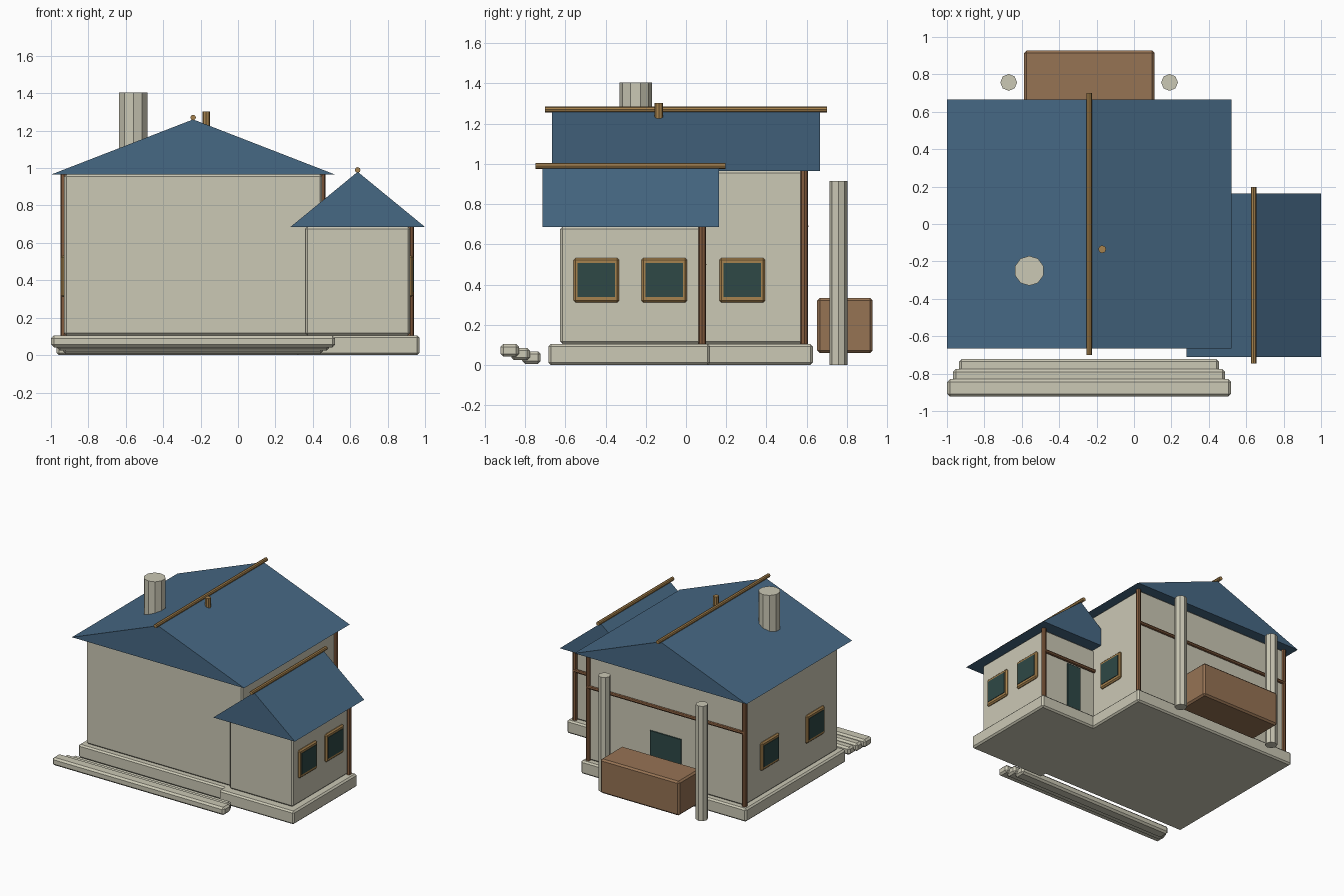
import bpy, bmesh, math
from mathutils import Vector

old = bpy.data.objects.get("Cube")
if old:
    bpy.data.objects.remove(old, do_unlink=True)


def material(name, r, g, b):
    """Flat material from 8-bit sRGB values."""
    def lin(v):
        v /= 255
        return v / 12.92 if v <= 0.04045 else ((v + 0.055) / 1.055) ** 2.4
    col = (lin(r), lin(g), lin(b), 1)
    m = bpy.data.materials.new(name)
    m.use_nodes = True
    m.diffuse_color = col
    m.node_tree.nodes["Principled BSDF"].inputs["Base Color"].default_value = col
    return m


cream = material("cream plaster", 203, 200, 181)
blue = material("blue roof", 70, 104, 132)
gold = material("golden wood", 166, 130, 78)
brown = material("dark timber", 132, 92, 62)
crate = material("brown wood", 150, 115, 84)
glass = material("dark teal", 46, 72, 70)


def finish(name, bm, mat):
    bmesh.ops.recalc_face_normals(bm, faces=bm.faces)
    me = bpy.data.meshes.new(name)
    bm.to_mesh(me)
    bm.free()
    me.materials.append(mat)
    ob = bpy.data.objects.new(name, me)
    bpy.context.collection.objects.link(ob)
    return ob


def box(name, x, y, z, mat, bevel=0.0):
    """Box from (min, max) ranges, with optional chamfered edges."""
    bm = bmesh.new()
    bmesh.ops.create_cube(bm, size=1)
    for v in bm.verts:
        v.co = Vector([(r[0] + r[1]) / 2 + c * (r[1] - r[0])
                       for r, c in zip((x, y, z), v.co)])
    if bevel:
        bmesh.ops.bevel(bm, geom=bm.edges[:], offset=bevel, segments=1,
                        affect='EDGES')
    return finish(name, bm, mat)


def rod(name, start, end, radius, mat, sides=8):
    """Faceted cylinder between two points."""
    a, b = Vector(start), Vector(end)
    bm = bmesh.new()
    bmesh.ops.create_cone(bm, cap_ends=True, segments=sides, radius1=radius,
                          radius2=radius, depth=(b - a).length)
    ob = finish(name, bm, mat)
    ob.location = (a + b) / 2
    ob.rotation_euler = (b - a).to_track_quat('Z', 'Y').to_euler()
    return ob


def gable_roof(name, cx, half, y, eave, peak):
    """Solid triangular prism with its ridge along y."""
    bm = bmesh.new()
    profile = ((cx - half, eave), (cx + half, eave), (cx, peak))
    front = bm.faces.new([bm.verts.new((px, y[0], pz)) for px, pz in profile])
    ext = bmesh.ops.extrude_face_region(bm, geom=[front], use_keep_orig=True)
    moved = [g for g in ext["geom"] if isinstance(g, bmesh.types.BMVert)]
    bmesh.ops.translate(bm, verts=moved, vec=(0, y[1] - y[0], 0))
    return finish(name, bm, blue)


def side_window(name, wall_x, out, y):
    """Framed window on a side wall; out is the wall's outward x sign."""
    def span(depth):
        return sorted((wall_x - out * 0.02, wall_x + out * depth))
    box(name + "_frame", span(0.016), (y - 0.113, y + 0.113), (0.31, 0.533),
        gold, 0.01)
    box(name + "_glass", span(0.02), (y - 0.093, y + 0.093), (0.338, 0.507), glass)


FLOOR = 0.105
MAIN_X, WING_X = -0.24, 0.64

# Foundations
box("main_foundation", (-0.97, 0.49), (-0.63, 0.63), (0, FLOOR), cream, 0.012)
box("wing_foundation", (0.31, 0.97), (-0.684, 0.12), (0, FLOOR), cream, 0.012)

# Walls
box("main_walls", (-0.93, 0.45), (-0.59, 0.59), (FLOOR, 0.967), cream, 0.012)
box("wing_walls", (0.36, 0.92), (-0.625, 0.075), (FLOOR, 0.687), cream, 0.012)

# Roofs and ridge poles
gable_roof("main_roof", MAIN_X, 0.76, (-0.665, 0.665), 0.965, 1.26)
gable_roof("wing_roof", WING_X, 0.36, (-0.712, 0.163), 0.685, 0.98)
rod("main_ridge_pole", (MAIN_X, -0.7, 1.27), (MAIN_X, 0.7, 1.27), 0.015, gold)
rod("wing_ridge_pole", (WING_X, -0.747, 0.99), (WING_X, 0.197, 0.99), 0.015, gold)
rod("roof_peg", (-0.17, -0.135, 1.2), (-0.17, -0.135, 1.303), 0.021, gold)
rod("chimney", (-0.56, -0.25, 1.0), (-0.56, -0.25, 1.403), 0.08, cream, 10)

# Front steps, widening and rising outward
for i in range(3):
    half, y, z = 0.695 + 0.032 * i, -0.722 - 0.054 * i, 0.068 + 0.018 * i
    box(f"front_step_{i + 1}", (MAIN_X - half, MAIN_X + half),
        (y - 0.092, y), (z - 0.062, z), cream, 0.014)

# Corner posts and rear beams
for name, x, y, top in (("main_left_post", 0.45, 0.588, 0.965),
                        ("main_right_post", -0.93, 0.588, 0.965),
                        ("wing_post", 0.923, 0.08, 0.685)):
    rod(name, (x, y, FLOOR), (x, y, top), 0.019, brown)
rod("main_rear_beam", (-0.93, 0.595, 0.69), (0.45, 0.595, 0.69), 0.014, brown)
rod("wing_rear_beam", (0.4, 0.088, 0.5), (0.923, 0.088, 0.5), 0.014, brown)

# Windows and rear doors
for i, y in enumerate((-0.445, -0.108)):
    side_window(f"wing_window_{i + 1}", 0.92, 1, y)
side_window("main_left_window", 0.45, 1, 0.28)
for i, y in enumerate((-0.29, 0.28)):
    side_window(f"main_right_window_{i + 1}", -0.93, -1, y)
box("main_rear_door", (-0.375, -0.1), (0.57, 0.599), (FLOOR, 0.49), glass)
box("wing_rear_door", (0.58, 0.7), (0.06, 0.084), (FLOOR, 0.48), glass)

# Rear bench box and free-standing columns
box("rear_box", (-0.587, 0.11), (0.652, 0.928), (0.06, 0.333), crate, 0.013)
for side, x in (("right", -0.67), ("left", 0.19)):
    rod(side + "_column", (x, 0.757, 0), (x, 0.757, 0.915), 0.045, cream)
